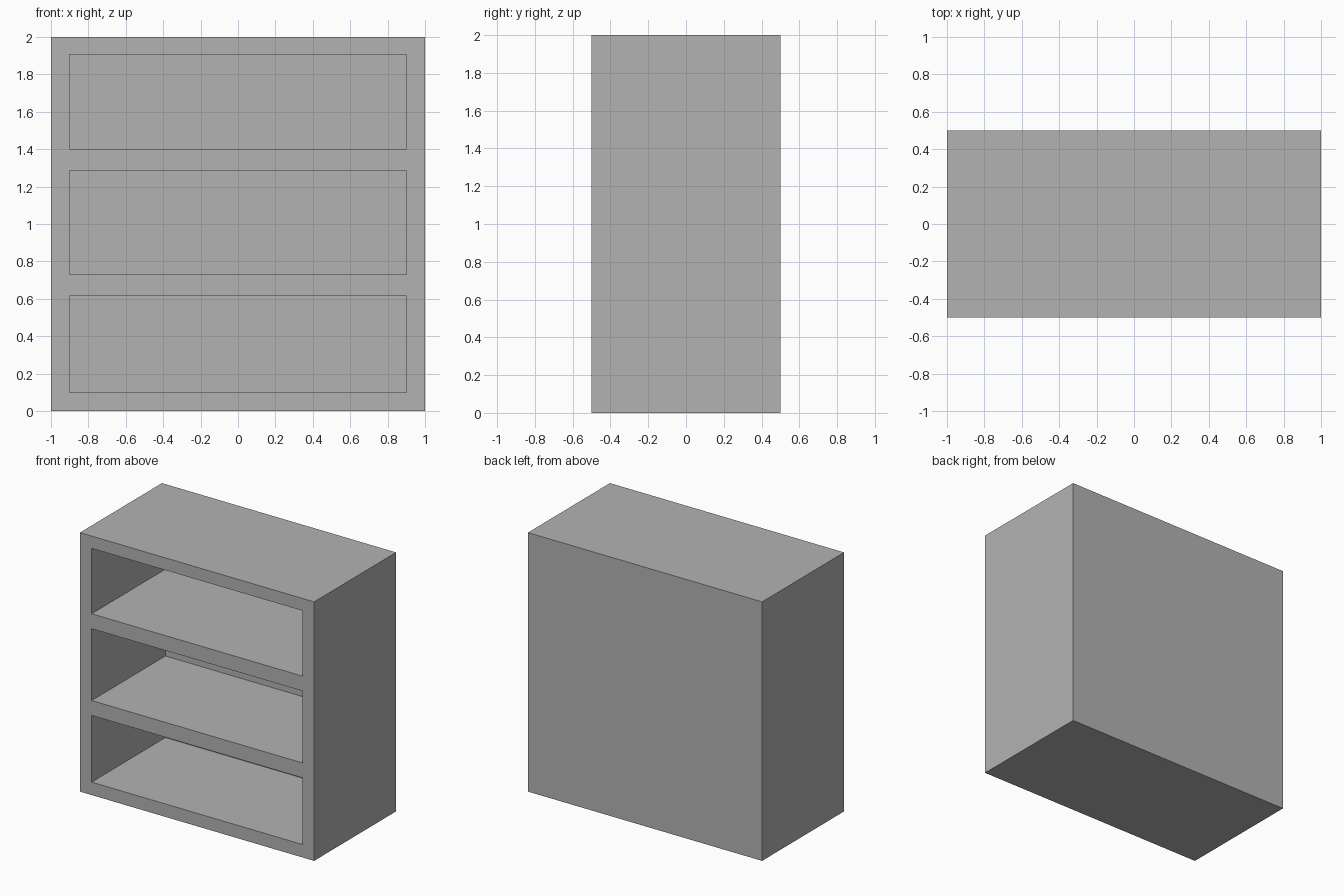
import bpy

# Remove the default cube only
if "Cube" in bpy.data.objects:
    bpy.data.objects.remove(bpy.data.objects["Cube"], do_unlink=True)

WIDTH, DEPTH, HEIGHT = 2.0, 1.0, 2.0
BOARD = 0.1                                              # side and back thickness
BAYS = [(0.1, 0.615), (0.73, 1.285), (1.4, 1.905)]       # bottom and top of each opening

grey = bpy.data.materials.new("plain grey")
grey.use_nodes = True
grey.diffuse_color = (0.45, 0.45, 0.45, 1)
grey.node_tree.nodes["Principled BSDF"].inputs["Base Color"].default_value = grey.diffuse_color


def box(name, low, high):
    """Axis-aligned box between two corners."""
    centre = [(a + b) / 2 for a, b in zip(low, high)]
    bpy.ops.mesh.primitive_cube_add(size=1, location=centre)
    ob = bpy.context.object
    ob.name = ob.data.name = name
    ob.scale = [b - a for a, b in zip(low, high)]
    bpy.ops.object.transform_apply(location=True, rotation=False, scale=True)
    ob.data.materials.append(grey)
    return ob


# Solid cabinet body, closed at the back
shelf = box("bookshelf", (-WIDTH / 2, -DEPTH / 2, 0), (WIDTH / 2, DEPTH / 2, HEIGHT))

# Hollow out each bay from the front, leaving sides, shelves and back panel
inner = WIDTH / 2 - BOARD
for bottom, top in BAYS:
    cutter = box("bay_cutter", (-inner, -DEPTH, bottom), (inner, DEPTH / 2 - BOARD, top))
    cutter.hide_render = True
    cut = shelf.modifiers.new("bay", "BOOLEAN")
    cut.operation = "DIFFERENCE"
    cut.solver = "EXACT"
    cut.object = cutter
    bpy.context.view_layer.objects.active = shelf
    bpy.ops.object.modifier_apply(modifier=cut.name)
    bpy.data.objects.remove(cutter, do_unlink=True)
